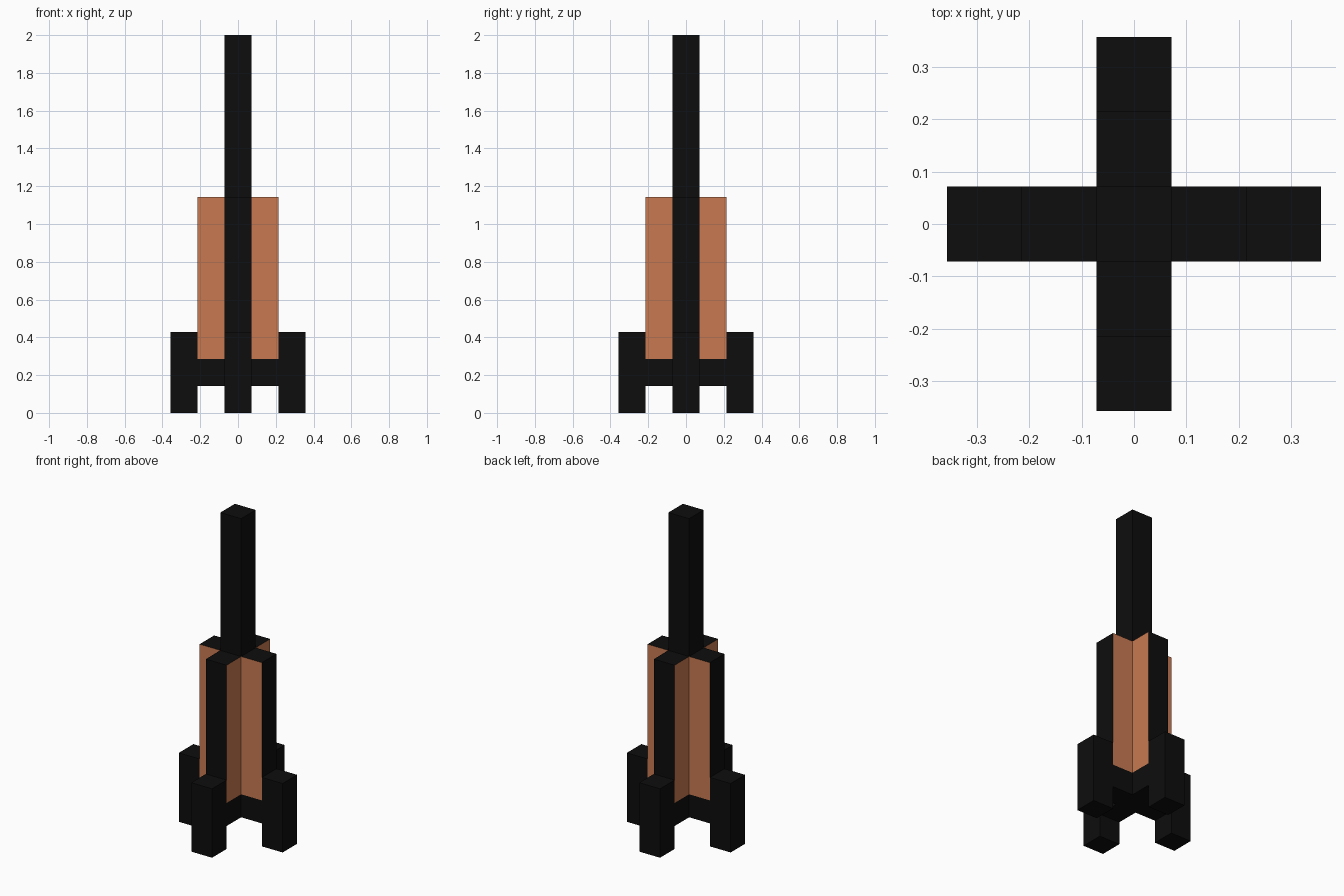
import bpy
import bmesh
from math import pi
from mathutils import Matrix

if "Cube" in bpy.data.objects:
    bpy.data.objects.remove(bpy.data.objects["Cube"])

U = 2 / 14  # one block; the model is 14 blocks tall


def material(name, rgb):
    mat = bpy.data.materials.new(name)
    mat.diffuse_color = (*rgb, 1)
    mat.use_nodes = True
    mat.node_tree.nodes["Principled BSDF"].inputs["Base Color"].default_value = mat.diffuse_color
    return mat


BLACK = material("black", (0.004, 0.004, 0.004))
ORANGE = material("orange", (0.578, 0.195, 0.084))


def block(name, distance, z0, z1, angle=0, orange_sides=False):
    """One-block-wide box, 'distance' blocks out from the centre along 'angle'."""
    bm = bmesh.new()
    place = (Matrix.Translation((distance * U, 0, (z0 + z1) / 2 * U))
             @ Matrix.Diagonal((U, U, (z1 - z0) * U, 1)))
    bmesh.ops.create_cube(bm, size=1, matrix=place)
    bm.normal_update()
    if orange_sides:
        for face in bm.faces:
            face.material_index = int(abs(face.normal.y) > 0.5)
    bm.transform(Matrix.Rotation(angle, 4, 'Z'))
    mesh = bpy.data.meshes.new(name)
    mesh.materials.append(BLACK)
    if orange_sides:
        mesh.materials.append(ORANGE)
    bm.to_mesh(mesh)
    bm.free()
    obj = bpy.data.objects.new(name, mesh)
    bpy.context.collection.objects.link(obj)


# Central spire, stopping one block above the ground
block("central_column", 0, 1, 14)

# Four identical arms: strut, orange-sided body fin and landing leg
for i, side in enumerate(("right", "back", "left", "front")):
    angle = i * pi / 2
    block(side + "_strut", 1, 1, 2, angle)
    block(side + "_body_fin", 1, 2, 8, angle, orange_sides=True)
    block(side + "_leg", 2, 0, 3, angle)
